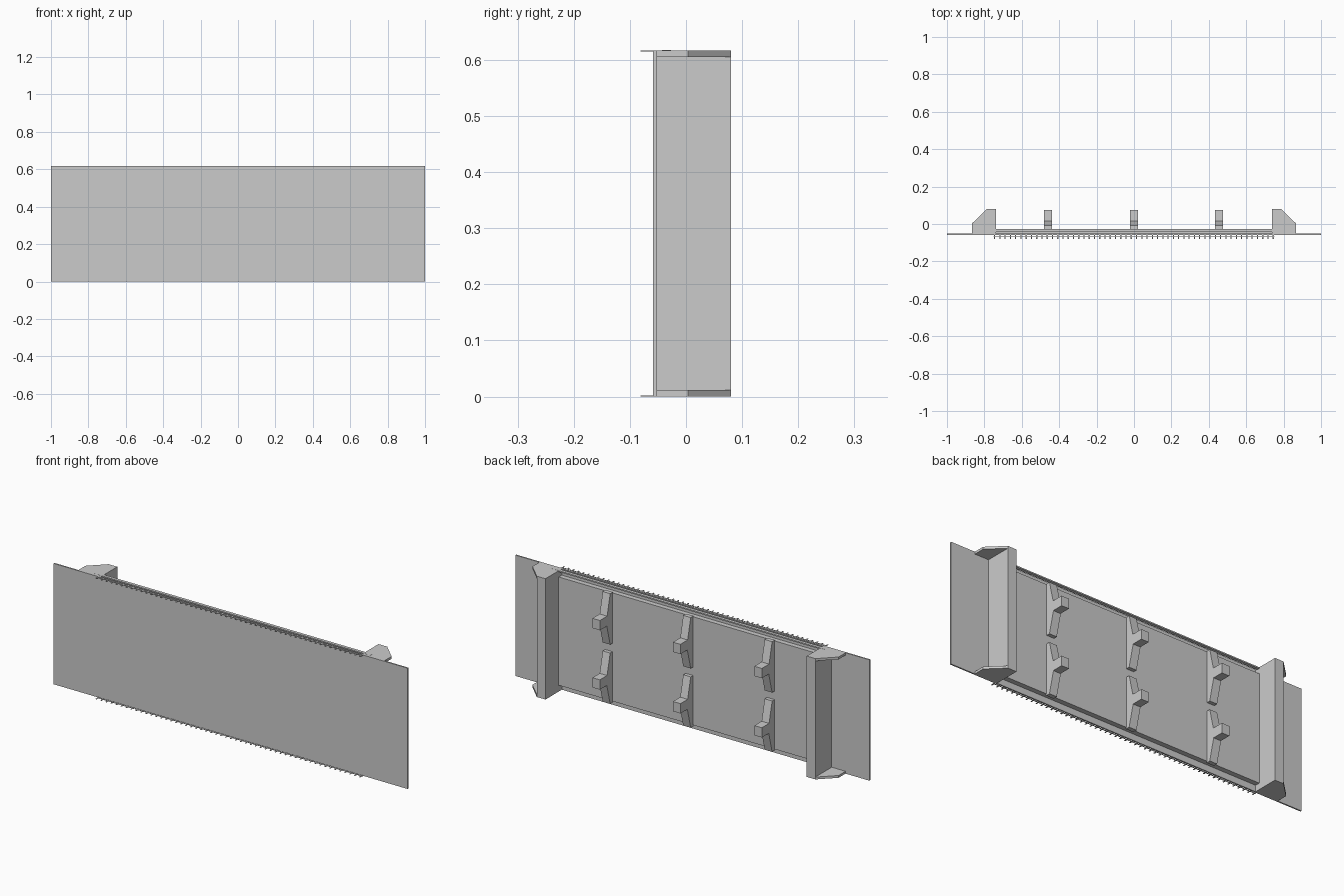
import bpy, bmesh
from mathutils import Vector

if "Cube" in bpy.data.objects:
    bpy.data.objects.remove(bpy.data.objects["Cube"])

H = 0.617


def make(name, bm):
    bmesh.ops.recalc_face_normals(bm, faces=bm.faces)
    me = bpy.data.meshes.new(name)
    bm.to_mesh(me)
    bm.free()
    ob = bpy.data.objects.new(name, me)
    bpy.context.collection.objects.link(ob)
    return ob


def add_box(bm, x0, x1, y0, y1, z0, z1):
    vs = bmesh.ops.create_cube(bm, size=1)['verts']
    for v in vs:
        v.co = Vector((x1 if v.co.x > 0 else x0,
                       y1 if v.co.y > 0 else y0,
                       z1 if v.co.z > 0 else z0))


def box(name, *dims):
    bm = bmesh.new()
    add_box(bm, *dims)
    return make(name, bm)


def prism(name, points, offset):
    # extrude a closed planar outline along offset
    bm = bmesh.new()
    f = bm.faces.new([bm.verts.new(p) for p in points])
    ext = bmesh.ops.extrude_face_region(bm, geom=[f], use_keep_orig=True)
    for g in ext['geom']:
        if isinstance(g, bmesh.types.BMVert):
            g.co += Vector(offset)
    return make(name, bm)


# Front plate, raised back panel and the thin lip along the top
box("front_plate", -1, 1, -0.059, -0.052, 0, H)
box("back_panel", -0.78, 0.78, -0.052, -0.027, 0.032, H - 0.032)
box("top_lip", -0.78, 0.78, -0.043, -0.027, H - 0.006, H + 0.0005)

# End posts with chamfered caps above and below
cap = [(0.738, -0.052), (0.865, -0.052), (0.865, 0.004), (0.787, 0.08), (0.738, 0.08)]
for s, side in ((-1, "left"), (1, "right")):
    xs = sorted((s * 0.738, s * 0.787))
    box("end_post_" + side, xs[0], xs[1], -0.052, 0.08, 0.012, H - 0.012)
    for z, level in ((0, "bottom"), (H - 0.012, "top")):
        prism(f"post_cap_{level}_{side}", [(s * x, y, z) for x, y in cap], (0, 0, 0.012))

# Tapered ribs with a square peg, two rows of three
rib = [(-0.03, -0.13), (-0.008, -0.13), (0.018, -0.03), (0.018, 0.02), (-0.008, 0.13), (-0.03, 0.13)]
for cx in (-0.46, 0, 0.455):
    for cz in (0.155, 0.458):
        prism("rib", [(cx - 0.021, y, cz + z) for y, z in rib], (0.042, 0, 0))
        box("peg", cx - 0.021, cx + 0.021, 0, 0.075, cz - 0.025, cz + 0.025)

# Fine comb strips along the top and bottom front edges
for z, level in ((0, "bottom"), (H - 0.002, "top")):
    bm = bmesh.new()
    add_box(bm, -0.75, 0.75, -0.068, -0.064, z, z + 0.002)
    for i in range(54):
        x = -0.745 + i * 0.0281
        add_box(bm, x - 0.003, x + 0.003, -0.081, -0.058, z, z + 0.002)
    make("comb_" + level, bm)
